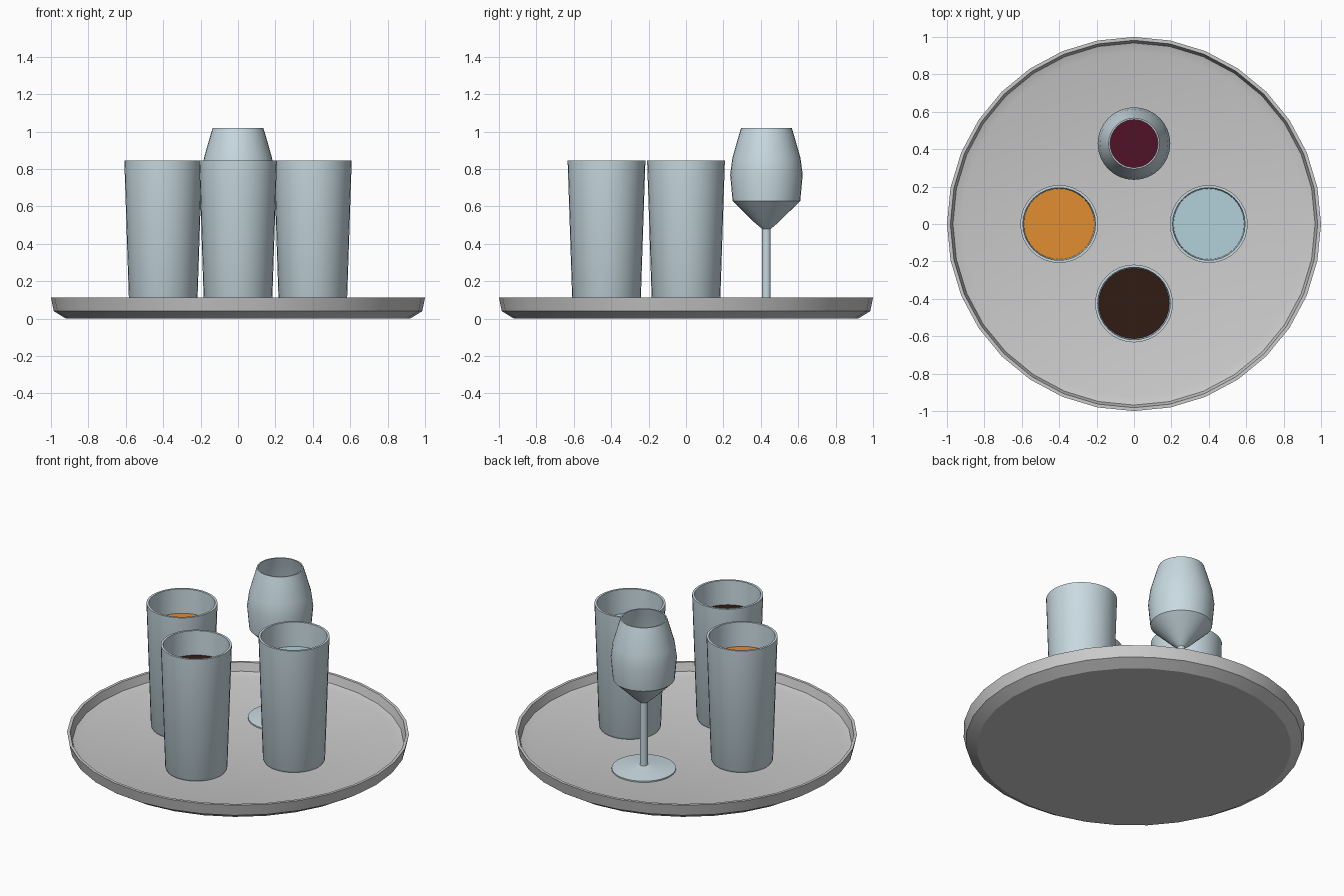
import bpy, bmesh, math

if "Cube" in bpy.data.objects:
    bpy.data.objects.remove(bpy.data.objects["Cube"])

SIDES = 32
FLOOR = 0.045


def material(name, rgb):
    mat = bpy.data.materials.new(name)
    mat.diffuse_color = (*rgb, 1.0)
    mat.use_nodes = True
    mat.node_tree.nodes["Principled BSDF"].inputs["Base Color"].default_value = mat.diffuse_color
    return mat


def lathe(name, profile, x=0, y=0, mat=None, sides=SIDES, angle=30):
    """Revolve (radius, z) points around a vertical axis at x, y."""
    bm = bmesh.new()
    verts = [bm.verts.new((r, 0, z)) for r, z in profile]
    edges = [bm.edges.new(pair) for pair in zip(verts, verts[1:])]
    bmesh.ops.spin(bm, geom=verts + edges, axis=(0, 0, 1), cent=(0, 0, 0),
                   angle=math.tau, steps=sides, use_duplicate=False)
    bmesh.ops.remove_doubles(bm, verts=bm.verts, dist=1e-4)
    bmesh.ops.recalc_face_normals(bm, faces=bm.faces)
    mesh = bpy.data.meshes.new(name)
    bm.to_mesh(mesh)
    bm.free()
    obj = bpy.data.objects.new(name, mesh)
    bpy.context.collection.objects.link(obj)
    obj.location = (x, y, 0)
    if mat:
        mesh.materials.append(mat)
    bpy.ops.object.select_all(action='DESELECT')
    obj.select_set(True)
    bpy.context.view_layer.objects.active = obj
    bpy.ops.object.shade_smooth_by_angle(angle=math.radians(angle))
    return obj


glass = material("glass", (0.58, 0.70, 0.75))
orange = material("orange_juice", (0.75, 0.27, 0.03))
cola = material("cola", (0.03, 0.012, 0.007))
water = material("water", (0.45, 0.63, 0.70))
wine = material("red_wine", (0.08, 0.006, 0.02))

# Round serving tray with a chamfered underside and low rim
lathe("tray", [(0, 0), (0.92, 0), (0.985, 0.04), (1.0, 0.112), (0.982, 0.112),
               (0.968, 0.06), (0.92, FLOOR), (0, FLOOR)])


# Tapered tumblers with their drinks
def tumbler(name, x, y, drink):
    lathe(name + "_glass",
          [(0, FLOOR), (0.174, FLOOR), (0.182, 0.06), (0.208, 0.845),
           (0.194, 0.845), (0.170, 0.085), (0, 0.085)], x, y, glass)
    lathe(name + "_drink",
          [(0, 0.087), (0.169, 0.087), (0.189, 0.69), (0, 0.69)], x, y, drink)


tumbler("orange_juice", -0.40, 0, orange)
tumbler("water", 0.40, 0, water)
tumbler("cola", 0, -0.425, cola)

# Wine glass: foot, stem and bowl in one revolved profile
WX, WY = 0, 0.43
lathe("wine_glass",
      [(0, FLOOR), (0.188, FLOOR), (0.188, 0.053), (0.023, 0.075),
       (0.023, 0.48), (0.065, 0.515), (0.181, 0.63), (0.194, 0.77),
       (0.182, 0.86), (0.146, 0.985), (0.136, 1.018), (0.128, 1.018),
       (0.138, 0.982), (0.173, 0.86), (0.185, 0.77), (0.172, 0.635),
       (0.06, 0.525), (0, 0.505)], WX, WY, glass)
lathe("wine_drink",
      [(0, 0.507), (0.058, 0.527), (0.170, 0.637), (0.182, 0.75), (0, 0.75)],
      WX, WY, wine)
